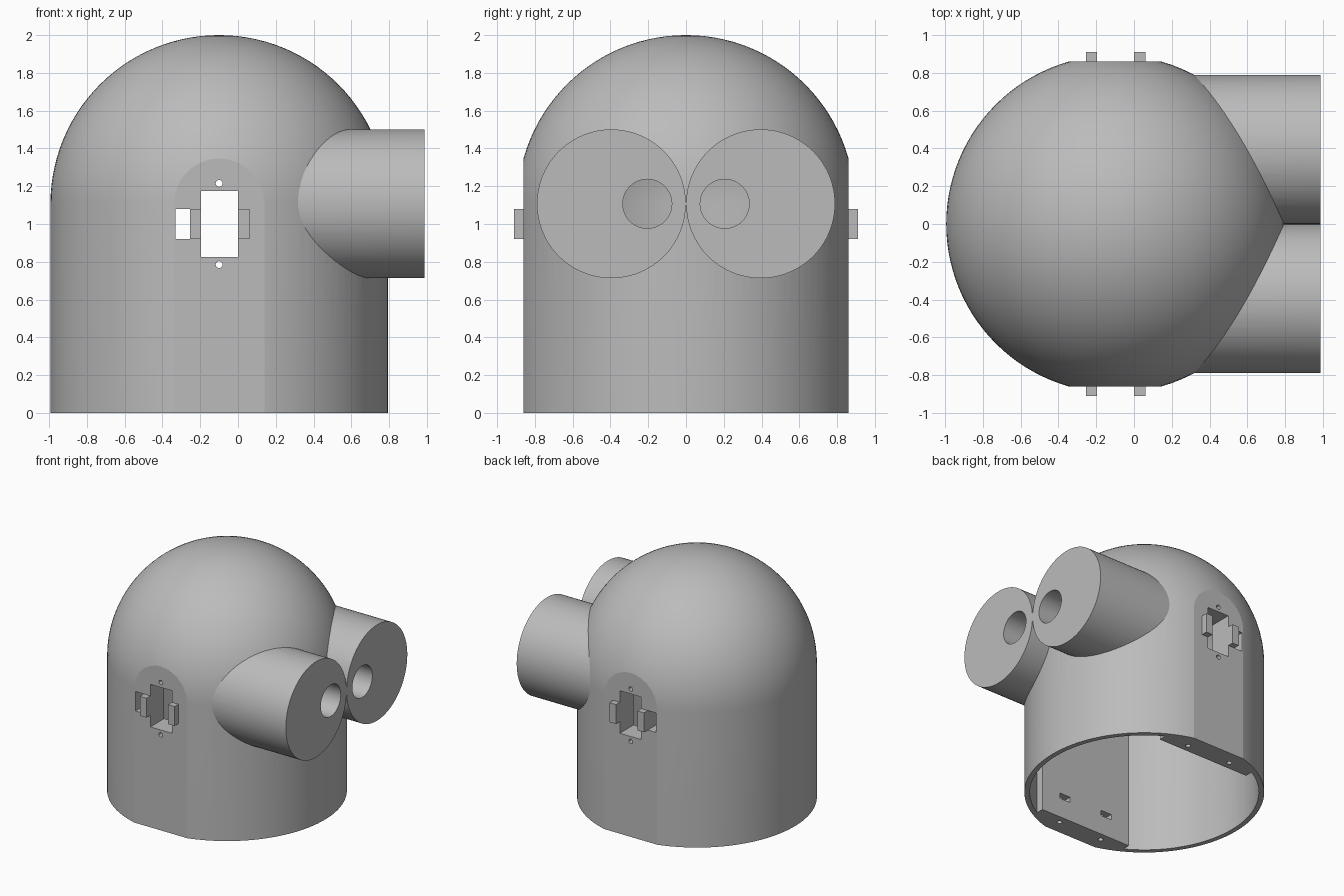
import bpy, bmesh, math
from mathutils import Matrix

if "Cube" in bpy.data.objects:
    bpy.data.objects.remove(bpy.data.objects["Cube"])

CX = -0.1        # axis of the domed body
SPRING = 1.107   # height where the dome starts
R_OUT, R_IN = 0.893, 0.853
FLAT = 0.86      # distance of the flat sides from the middle
EYE_Y, EYE_R, EYE_END = 0.395, 0.394, 0.987

grey = bpy.data.materials.new("plain grey")
grey.use_nodes = True
grey.diffuse_color = (0.5, 0.5, 0.5, 1)
grey.node_tree.nodes["Principled BSDF"].inputs["Base Color"].default_value = (0.5, 0.5, 0.5, 1)


def add_object(name, bm, helper=True):
    bmesh.ops.recalc_face_normals(bm, faces=bm.faces[:])
    mesh = bpy.data.meshes.new(name)
    bm.to_mesh(mesh)
    bm.free()
    mesh.materials.append(grey)
    obj = bpy.data.objects.new(name, mesh)
    bpy.context.collection.objects.link(obj)
    obj.hide_render = helper
    return obj


def box(name, x0, x1, y0, y1, z0, z1, helper=True):
    bm = bmesh.new()
    place = Matrix.Translation(((x0 + x1) / 2, (y0 + y1) / 2, (z0 + z1) / 2))
    size = Matrix.Diagonal((x1 - x0, y1 - y0, z1 - z0, 1))
    bmesh.ops.create_cube(bm, size=1, matrix=place @ size)
    return add_object(name, bm, helper)


def rod(name, radius, length, centre, axis="Z", sides=32):
    bm = bmesh.new()
    turn = {"X": Matrix.Rotation(math.pi / 2, 4, "Y"),
            "Y": Matrix.Rotation(math.pi / 2, 4, "X"),
            "Z": Matrix.Identity(4)}[axis]
    bmesh.ops.create_cone(bm, cap_ends=True, segments=sides, radius1=radius,
                          radius2=radius, depth=length,
                          matrix=Matrix.Translation(centre) @ turn)
    return add_object(name, bm)


def dome(name, radius, bottom, helper=True):
    """Closed upright cylinder with a half-sphere on top."""
    bm = bmesh.new()
    steps = 28
    points = [(0, bottom), (radius, bottom)]
    for i in range(steps + 1):
        a = i / steps * math.pi / 2
        points.append((radius * math.cos(a), SPRING + radius * math.sin(a)))
    verts = [bm.verts.new((CX + r, 0, z)) for r, z in points]
    edges = [bm.edges.new(pair) for pair in zip(verts, verts[1:])]
    bmesh.ops.spin(bm, geom=verts + edges, cent=(CX, 0, 0), axis=(0, 0, 1),
                   angle=math.tau, steps=112)
    bmesh.ops.remove_doubles(bm, verts=bm.verts[:], dist=0.0005)
    return add_object(name, bm, helper)


def combine(target, operation, tools):
    """Apply booleans with the tools, then drop them."""
    for tool in tools:
        mod = target.modifiers.new("combine", "BOOLEAN")
        mod.operation, mod.solver, mod.object = operation, "EXACT", tool
    graph = bpy.context.evaluated_depsgraph_get()
    result = bpy.data.meshes.new_from_object(target.evaluated_get(graph))
    target.modifiers.clear()
    target.data = result
    for tool in tools:
        bpy.data.objects.remove(tool)


# Domed body with two flat sides
head = dome("head_shell", R_OUT, 0, helper=False)
combine(head, "DIFFERENCE",
        [box("flat_cut", -2, 2, min(s * FLAT, s * 2), max(s * FLAT, s * 2), -1, 3)
         for s in (-1, 1)])

# Two eye barrels
start = 0.25
combine(head, "UNION",
        [rod("eye_barrel", EYE_R, EYE_END - start,
             ((EYE_END + start) / 2, s * EYE_Y, SPRING), "X", 96) for s in (-1, 1)])

# Hollow inside, leaving a thick mounting block behind each flat side
cavity = dome("cavity", R_IN, -0.2)
combine(cavity, "DIFFERENCE",
        [box("mount_block", CX - 0.42, CX + 0.42, min(s * 0.68, s), max(s * 0.68, s), -0.5, 1.4)
         for s in (-1, 1)])
combine(head, "DIFFERENCE", [cavity])

# Pupils bored through the barrels
combine(head, "DIFFERENCE",
        [rod("pupil_bore", 0.13, 0.9, (0.8, s * 0.205, SPRING), "X", 48) for s in (-1, 1)])

# Side sockets: window, clip slot and two screw holes, right through both sides
combine(head, "DIFFERENCE", [
    box("window", -0.195, 0, -1, 1, 0.825, 1.175),
    box("clip_slot", -0.33, -0.255, -1, 1, 0.92, 1.08),
    rod("upper_screw", 0.018, 2, (CX, 0, 1.215), "Y"),
    rod("lower_screw", 0.018, 2, (CX, 0, 0.785), "Y")])

# Base screw holes and nut pockets in the mounting blocks
cutters = []
for side in (-1, 1):
    for dx in (-0.2, 0.2):
        x = CX + dx
        cutters.append(rod("base_screw", 0.02, 0.5, (x, side * 0.745, 0), sides=24))
        ends = sorted((side * 0.6, side * 0.79))
        cutters.append(box("nut_pocket", x - 0.05, x + 0.05, *ends, 0.16, 0.205))
combine(head, "DIFFERENCE", cutters)

# Small clips beside each window
parts = [head]
for side, where in ((-1, "front"), (1, "back")):
    ends = sorted((side * (FLAT - 0.01), side * 0.91))
    for x, hand in ((-0.255, "right"), (0, "left")):
        parts.append(box(f"{where}_{hand}_clip", x, x + 0.06, *ends, 0.92, 1.08, helper=False))

# Smooth round surfaces, crisp edges
for obj in bpy.context.selected_objects:
    obj.select_set(False)
for obj in parts:
    obj.select_set(True)
bpy.context.view_layer.objects.active = head
bpy.ops.object.shade_smooth_by_angle(angle=math.radians(12))
